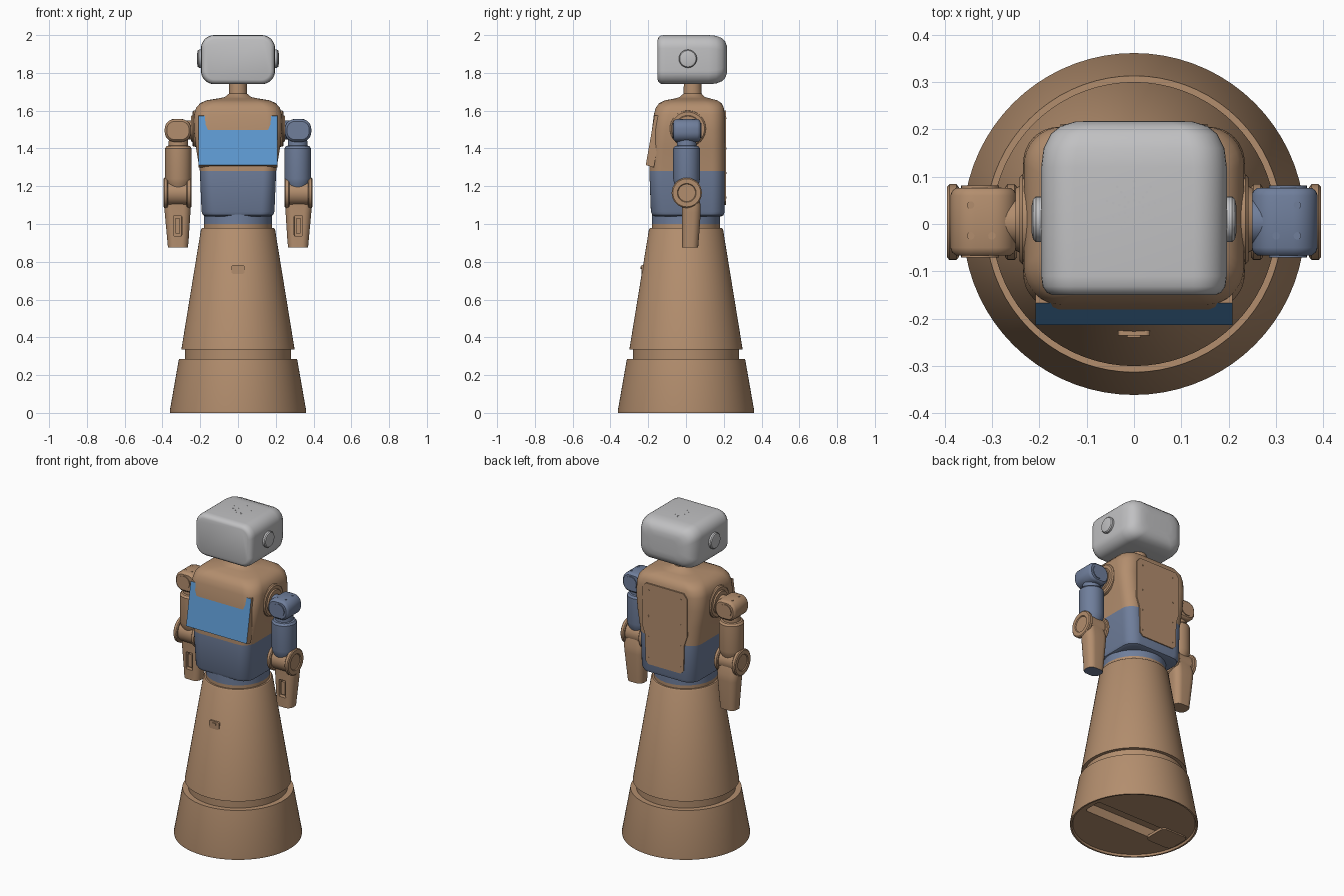
import bpy
import bmesh
from math import sin, cos, pi, radians

if "Cube" in bpy.data.objects:
    bpy.data.objects.remove(bpy.data.objects["Cube"], do_unlink=True)


def material(name, rgb):
    m = bpy.data.materials.new(name)
    m.use_nodes = True
    m.diffuse_color = (*rgb, 1)
    m.node_tree.nodes["Principled BSDF"].inputs["Base Color"].default_value = (*rgb, 1)
    return m


TAN = material("tan", (0.45, 0.27, 0.155))
SLATE = material("slate blue", (0.16, 0.21, 0.33))
GREY = material("light grey", (0.53, 0.53, 0.54))
SCREEN = material("screen blue", (0.11, 0.32, 0.64))


def place(axis, t, u, v):
    return {"x": (t, u, v), "y": (u, t, v), "z": (u, v, t)}[axis]


def rounded(axis, t, u, v, hu, hv, r, n=8):
    """Ring of a rounded rectangle (a circle when hu = hv = r)."""
    pts = []
    for k, (su, sv) in enumerate([(1, 1), (-1, 1), (-1, -1), (1, -1)]):
        for i in range(n + 1):
            a = (k + i / n) * pi / 2
            pts.append(place(axis, t, u + su * (hu - r) + r * cos(a),
                             v + sv * (hv - r) + r * sin(a)))
    return pts


def block(axis, sections, n=8):
    return [rounded(axis, *s, n) for s in sections]


def turned(axis, u, v, profile, n=8):
    return [rounded(axis, t, u, v, r, r, r, n) for t, r in profile]


def prism(axis, a, b, outline):
    return [[place(axis, t, u, v) for u, v in outline] for t in (a, b)]


def shade(ob):
    bpy.ops.object.select_all(action="DESELECT")
    ob.select_set(True)
    bpy.context.view_layer.objects.active = ob
    bpy.ops.object.shade_smooth_by_angle(angle=radians(35))


def part(name, mats, *lofts, side=1, rule=None):
    """Skin each list of rings, cap the ends, and colour faces by the rule."""
    bm = bmesh.new()
    for rings in lofts:
        loops = [[bm.verts.new((x * side, y, z)) for x, y, z in ring] for ring in rings]
        for a, b in zip(loops, loops[1:]):
            for i in range(len(a)):
                j = (i + 1) % len(a)
                bm.faces.new((a[i], a[j], b[j], b[i]))
        bm.faces.new(loops[0])
        bm.faces.new(loops[-1])
    bmesh.ops.remove_doubles(bm, verts=bm.verts, dist=0.00005)
    bmesh.ops.recalc_face_normals(bm, faces=bm.faces)
    if rule:
        for f in bm.faces:
            f.material_index = int(rule(f.calc_center_median(), f.normal))
    me = bpy.data.meshes.new(name)
    bm.to_mesh(me)
    bm.free()
    for m in mats:
        me.materials.append(m)
    ob = bpy.data.objects.new(name, me)
    bpy.context.collection.objects.link(ob)
    shade(ob)
    return ob


def cut(ob, cutter):
    cutter.hide_render = True
    mod = ob.modifiers.new("cut", "BOOLEAN")
    mod.operation = "DIFFERENCE"
    mod.solver = "EXACT"
    mod.object = cutter
    bpy.context.view_layer.objects.active = ob
    bpy.ops.object.modifier_apply(modifier=mod.name)
    bpy.data.objects.remove(cutter, do_unlink=True)
    shade(ob)


# Conical base and skirt, with a groove, a waist and a channel underneath
base = part("base_and_skirt", [TAN, SLATE], turned("z", 0, 0, [
    (0.012, 0.345), (0, 0.35), (0, 0.36), (0.012, 0.361), (0.285, 0.313), (0.285, 0.28),
    (0.335, 0.28), (0.335, 0.3), (0.972, 0.196), (0.98, 0.19), (0.98, 0.18),
    (1.0, 0.18), (1.05, 0.18)], 18), rule=lambda c, n: c.z > 1.005)
cut(base, part("channel_cutter", [TAN], block("z", [
    (-0.05, 0, 0, 0.31, 0.06, 0.02), (0.07, 0, 0, 0.31, 0.06, 0.02)])))
part("underside_plate", [TAN], block("z", [
    (0.004, -0.24, 0, 0.09, 0.08, 0.03), (0.02, -0.24, 0, 0.09, 0.08, 0.03)]))

# Charging port on the skirt
part("charging_port", [TAN],
     block("y", [(-0.236, 0, 0.76, 0.034, 0.024, 0.01), (-0.2, 0, 0.76, 0.034, 0.024, 0.01)]),
     block("y", [(-0.24, 0, 0.768, 0.015, 0.006, 0.005), (-0.23, 0, 0.768, 0.015, 0.006, 0.005)]))

# Torso, slate below the seam, running up into the neck
torso = [(1.04, 0.172, -0.165, 0.185, 0.07), (1.047, 0.185, -0.178, 0.199, 0.07),
         (1.065, 0.193, -0.186, 0.205, 0.07), (1.28, 0.202, -0.194, 0.205, 0.07),
         (1.4, 0.222, -0.188, 0.205, 0.07), (1.5, 0.234, -0.18, 0.205, 0.075),
         (1.58, 0.232, -0.17, 0.205, 0.08), (1.615, 0.222, -0.16, 0.2, 0.08),
         (1.64, 0.2, -0.142, 0.188, 0.08), (1.655, 0.165, -0.11, 0.165, 0.08),
         (1.664, 0.11, -0.06, 0.13, 0.075), (1.672, 0.07, -0.035, 0.1, 0.06),
         (1.69, 0.048, -0.013, 0.083, 0.047), (1.76, 0.046, -0.011, 0.081, 0.046)]
part("torso_and_neck", [TAN, SLATE], block("z", [
    (z, 0, (front + back) / 2, hx, (back - front) / 2, r) for z, hx, front, back, r in torso]),
    rule=lambda c, n: c.z < 1.28)

# Access panel on the back
half = [(0.11, 1.1), (0.13, 1.12), (0.135, 1.28), (0.155, 1.34), (0.155, 1.57), (0.13, 1.6)]
part("back_panel", [TAN], prism("y", 0.18, 0.211, half + [(-x, z) for x, z in reversed(half)]))
part("back_panel_screws", [TAN], *[
    turned("y", x, z, [(0.2, 0.006), (0.214, 0.005)], 3)
    for x in (-0.11, 0.11) for z in (1.14, 1.27, 1.4, 1.56)])

# Tilted tablet on the chest
part("chest_tablet", [TAN, SCREEN], prism("x", -0.208, 0.208, [
    (-0.167, 1.573), (-0.213, 1.312), (-0.17, 1.3), (-0.12, 1.576)]),
    rule=lambda c, n: n.y < -0.9)

# Head with a flat face, ears and speaker holes
part("head", [GREY], block("y", [
    (y, 0, 1.87, hx, hz, r) for y, hx, hz, r in [
        (-0.15, 0.172, 0.107, 0.05), (-0.145, 0.184, 0.119, 0.06),
        (-0.132, 0.193, 0.128, 0.068), (-0.11, 0.196, 0.13, 0.07),
        (0.12, 0.196, 0.13, 0.07), (0.16, 0.191, 0.126, 0.07),
        (0.19, 0.176, 0.114, 0.065), (0.207, 0.155, 0.097, 0.06),
        (0.216, 0.125, 0.073, 0.05), (0.218, 0.09, 0.045, 0.04)]]))
part("speaker_holes", [GREY], *[
    turned("z", d * cos(a), 0.03 + d * sin(a), [(1.99, 0.003), (2.0005, 0.003)], 2)
    for a in [pi / 2 + k * pi / 5 for k in range(10)] for d in (0.02, 0.033, 0.046, 0.06)])

for side, label in ((1, "left"), (-1, "right")):
    upper = SLATE if side > 0 else TAN
    part(label + "_ear", [GREY], turned("x", 0.01, 1.875, [
        (0.18, 0.048), (0.207, 0.048), (0.213, 0.043), (0.216, 0.03)]), side=side)

    # Shoulder ring and joint
    part(label + "_shoulder_ring", [TAN], turned("x", 0.01, 1.505, [
        (0.19, 0.1), (0.236, 0.095), (0.242, 0.088), (0.242, 0.07), (0.25, 0.066)]), side=side)
    part(label + "_shoulder", [upper],
         turned("x", 0.005, 1.497, [(0.23, 0.05), (0.29, 0.05)]),
         block("y", [(y, 0.318, 1.495, 0.07 - e, 0.06 - e, 0.052 - e) for y, e in [
             (-0.066, 0.012), (-0.06, 0.004), (-0.05, 0), (0.06, 0), (0.07, 0.004), (0.076, 0.012)]]),
         turned("y", 0.325, 1.495, [(-0.071, 0.04), (0.081, 0.04)]),
         *[turned("z", x, y, [(1.53, 0.008), (1.556, 0.008)], 3)
           for x, y in [(0.3, -0.025), (0.345, 0.04), (0.345, -0.025)]],
         side=side)

    # Upper arm
    part(label + "_upper_arm", [upper], turned("z", 0.316, 0.003, [
        (1.45, 0.05), (1.415, 0.052), (1.412, 0.062), (1.4, 0.071), (1.24, 0.071),
        (1.215, 0.066), (1.18, 0.05)]), side=side)

    # Elbow: two side discs around a central hub
    hub = turned("x", 0.004, 1.165, [(0.26, 0.066), (0.375, 0.066)])
    discs = [turned("x", 0.004, 1.165, [(a, 0.074), (a + d, 0.08), (b - d, 0.08), (b, 0.074),
                                        (b, 0.05), (b - d, 0.046)])
             for a, b, d in [(0.37, 0.395, 0.005), (0.272, 0.247, -0.005)]]
    part(label + "_elbow", [TAN], hub, *discs, side=side)

    # Forearm and hand shell with a slot in front
    hand = part(label + "_forearm", [TAN, upper], block("z", [
        (0.875, 0.318, 0.022, 0.053, 0.042, 0.034), (0.92, 0.318, 0.024, 0.057, 0.044, 0.036),
        (1.06, 0.32, 0.028, 0.068, 0.05, 0.04), (1.1, 0.321, 0.028, 0.071, 0.05, 0.04),
        (1.15, 0.321, 0.02, 0.066, 0.045, 0.04)]),
        side=side, rule=lambda c, n: n.z < -0.9)
    cut(hand, part("slot_cutter", [TAN], block("y", [
        (-0.1, 0.32, 0.99, 0.024, 0.055, 0.006), (0.005, 0.32, 0.99, 0.022, 0.053, 0.006)]),
        side=side))
    part(label + "_slot_bar", [TAN], block("y", [
        (-0.014, 0.32, 0.99, 0.013, 0.04, 0.004), (0.03, 0.32, 0.99, 0.013, 0.04, 0.004)]),
        side=side)
